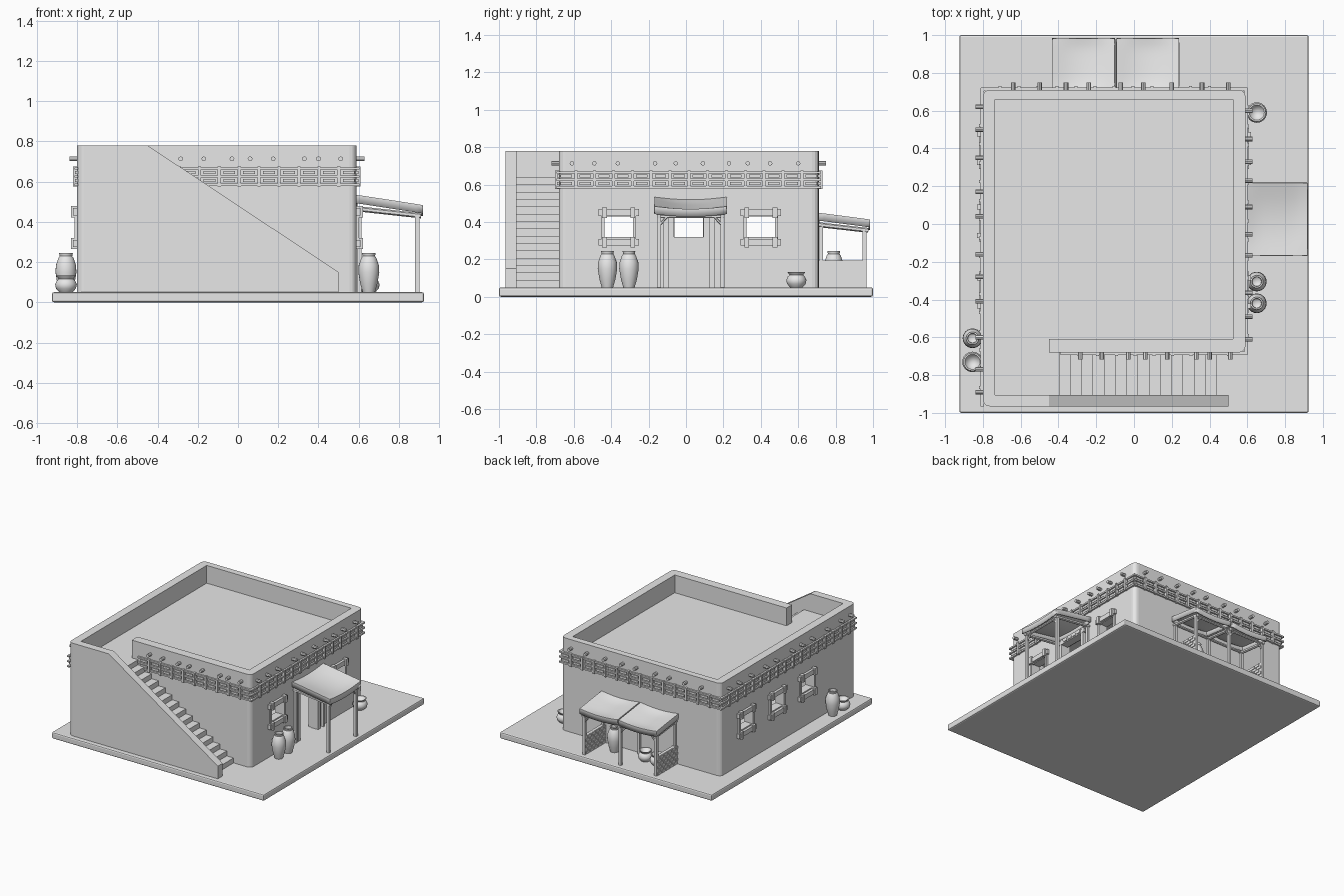
import bpy, bmesh, math
from mathutils import Vector, Matrix

old = bpy.data.objects.get("Cube")
if old:
    bpy.data.objects.remove(old)

clay = bpy.data.materials.new("plain_grey_clay")
clay.use_nodes = True
clay.diffuse_color = (0.8, 0.8, 0.8, 1)
clay.node_tree.nodes["Principled BSDF"].inputs["Base Color"].default_value = (0.8, 0.8, 0.8, 1)

GROUND, TOP, ROOF = 0.05, 0.78, 0.64
# House faces: each maps (along, outward, height) to world space
EAST = lambda u, d, z: Vector((0.59 + d, u, z))
WEST = lambda u, d, z: Vector((-0.8 - d, u, z))
NORTH = lambda u, d, z: Vector((u, 0.71 + d, z))
SOUTH = lambda u, d, z: Vector((u, -0.68 - d, z))
WORLD = lambda x, y, z: Vector((x, y, z))


def finish(name, bm, smooth=False):
    bmesh.ops.recalc_face_normals(bm, faces=bm.faces)
    mesh = bpy.data.meshes.new(name)
    bm.to_mesh(mesh)
    bm.free()
    mesh.materials.append(clay)
    obj = bpy.data.objects.new(name, mesh)
    bpy.context.collection.objects.link(obj)
    if smooth:
        bpy.ops.object.select_all(action='DESELECT')
        obj.select_set(True)
        bpy.context.view_layer.objects.active = obj
        bpy.ops.object.shade_smooth_by_angle(angle=math.radians(40))
    return obj


def add_box(bm, side, u, d, z):
    a, b = side(u[0], d[0], z[0]), side(u[1], d[1], z[1])
    size = Vector([abs(q - p) for p, q in zip(a, b)])
    m = Matrix.Translation((a + b) / 2) @ Matrix.Diagonal((*size, 1))
    bmesh.ops.create_cube(bm, size=1, matrix=m)


def add_rod(bm, a, b, r, sides=8):
    axis = b - a
    m = Matrix.Translation((a + b) / 2) @ axis.to_track_quat('Z', 'Y').to_matrix().to_4x4()
    bmesh.ops.create_cone(bm, cap_ends=True, segments=sides, radius1=r, radius2=r,
                          depth=axis.length, matrix=m)


def add_prism(bm, points, offset):
    face = bm.faces.new([bm.verts.new(p) for p in points])
    ext = bmesh.ops.extrude_face_region(bm, geom=[face], use_keep_orig=True)
    bmesh.ops.translate(bm, vec=offset, verts=[v for v in ext["geom"] if isinstance(v, bmesh.types.BMVert)])


def bevel(obj, width):
    mod = obj.modifiers.new("soft_edges", 'BEVEL')
    mod.width, mod.segments, mod.limit_method = width, 2, 'ANGLE'


# Ground slab
bm = bmesh.new()
add_box(bm, WORLD, (-0.925, 0.925), (-1, 1), (0, GROUND))
bevel(finish("ground_slab", bm), 0.01)

# House body with rounded outer corners
bm = bmesh.new()
plan = [(-0.8, -0.965), (-0.45, -0.965), (-0.45, -0.68), (0.59, -0.68), (0.59, 0.71), (-0.8, 0.71)]
add_prism(bm, [(x, y, GROUND - 0.005) for x, y in plan], (0, 0, TOP - GROUND + 0.005))
bmesh.ops.recalc_face_normals(bm, faces=bm.faces)
corners = [e for e in bm.edges if abs(e.verts[0].co.z - e.verts[1].co.z) > 0.1
           and abs(e.verts[0].co.x + 0.45) > 0.01]
bmesh.ops.bevel(bm, geom=corners, offset=0.035, segments=4, profile=0.5, affect='EDGES')
body = finish("house_walls", bm)

# Roof recess, landing, room, windows and doorway are cut out of the body
window_ys = (-0.36, 0.015, 0.4)
cuts = [
    ((-0.735, 0.525), (-0.61, 0.66), (ROOF, 1)),
    ((-0.735, -0.449), (-0.905, -0.5), (ROOF, 1)),
    ((-0.735, 0.525), (-0.61, 0.65), (GROUND, 0.58)),
    ((0.4, 0.7), (-0.095, 0.13), (GROUND, 0.45)),
]
for y in window_ys:
    cuts.append(((-0.9, -0.7), (y - 0.078, y + 0.078), (0.32, 0.428)))
    if y != window_ys[1]:
        cuts.append(((0.5, 0.7), (y - 0.078, y + 0.078), (0.32, 0.428)))
for c in cuts:
    bm = bmesh.new()
    add_box(bm, WORLD, *c)
    cutter = finish("cutter", bm)
    cutter.hide_render = True
    mod = body.modifiers.new("cut", 'BOOLEAN')
    mod.operation, mod.solver, mod.object = 'DIFFERENCE', 'EXACT', cutter
    bpy.context.view_layer.objects.active = body
    bpy.ops.object.modifier_apply(modifier=mod.name)
    bpy.data.objects.remove(cutter)

# Stair side wall and solid flight of steps
bm = bmesh.new()
slope = [(-0.45, GROUND), (-0.45, TOP), (0.5, 0.15), (0.5, GROUND)]
add_prism(bm, [(x, -0.965, z) for x, z in slope], (0, 0.06, 0))
finish("stair_side_wall", bm)
bm = bmesh.new()
COUNT, RUN = 15, 0.0595
RISE = (ROOF - GROUND) / COUNT
profile = [(-0.45, GROUND), (-0.45, ROOF)]
for i in range(COUNT):
    x, z = -0.395 + i * RUN, ROOF - i * RISE
    profile += [(x, z), (x, z - RISE)]
add_prism(bm, [(x, -0.905, z) for x, z in profile], (0, 0.225, 0))
finish("stair_steps", bm)

# Decorative band and roof beam ends round the house
bands = {
    "east": (EAST, -0.69, 0.72, (-0.61, -0.49, -0.365, -0.165, -0.055, 0.09, 0.23, 0.33, 0.45, 0.6)),
    "north": (NORTH, -0.81, 0.6, (-0.64, -0.5, -0.36, -0.24, -0.07, 0.05, 0.2, 0.36, 0.5)),
    "west": (WEST, -0.965, 0.72, (-0.89, -0.77, -0.6, -0.41, -0.28, -0.16, 0.04, 0.17, 0.35, 0.5, 0.62)),
    "south": (SOUTH, -0.39, 0.6, (-0.285, -0.17, -0.03, 0.06, 0.175, 0.33, 0.4, 0.51)),
}
for name, (side, start, end, pegs) in bands.items():
    bm = bmesh.new()
    for z in (0.585, 0.625, 0.665):
        add_box(bm, side, (start, end), (-0.005, 0.013), (z - 0.006, z + 0.006))
    cells = round((end - start) / 0.1)
    step = (end - start) / cells
    for i in range(cells + 1):
        u = start + i * step
        if 0 < i < cells:
            add_box(bm, side, (u - 0.008, u + 0.008), (-0.005, 0.02), (0.575, 0.675))
        if i < cells:
            for z in (0.605, 0.645):
                add_box(bm, side, (u + 0.02, u + step - 0.02), (-0.005, 0.009), (z - 0.008, z + 0.008))
    finish(name + "_band", bm)
    bm = bmesh.new()
    for u in pegs:
        add_rod(bm, side(u, -0.02, 0.713), side(u, 0.038, 0.713), 0.012)
    finish(name + "_beam_ends", bm)

# Window frames: lintel, sill, jambs and clips
for name, side in (("east", EAST), ("west", WEST)):
    bm = bmesh.new()
    for c in window_ys:
        if side is EAST and c == window_ys[1]:
            continue
        for z in (0.45, 0.292):
            add_box(bm, side, (c - 0.108, c + 0.108), (-0.03, 0.02), (z - 0.018, z + 0.018))
            for s in (-0.075, 0.075):
                add_box(bm, side, (c + s - 0.013, c + s + 0.013), (-0.005, 0.03), (z - 0.028, z + 0.028))
        for s in (-0.085, 0.085):
            add_box(bm, side, (c + s - 0.008, c + s + 0.008), (-0.03, 0.012), (0.3, 0.44))
    finish(name + "_window_frames", bm)

# Door frame
bm = bmesh.new()
for u in (-0.105, 0.14):
    add_box(bm, EAST, (u - 0.014, u + 0.014), (-0.04, 0.02), (GROUND, 0.46))
add_box(bm, EAST, (-0.13, 0.165), (-0.04, 0.022), (0.43, 0.465))
for i in range(4):
    u = -0.06 + i * 0.05
    add_box(bm, EAST, (u, u + 0.035), (0, 0.028), (0.438, 0.456))
finish("door_frame", bm)


# Sagging cloth canopy with a turned-down rim
def canopy(name, side, u0, u1, depth, z_wall, z_out, n=10):
    bm = bmesh.new()
    rows = []
    for j in range(n + 1):
        row = []
        for i in range(n + 1):
            s, t = 2 * i / n - 1, 2 * j / n - 1
            z = z_wall + (z_out - z_wall) * j / n - 0.028 * (1 - s * s) * (1 - 0.5 * t ** 4)
            row.append(bm.verts.new(side(u0 + (u1 - u0) * i / n, depth * j / n, z)))
        rows.append(row)
    for j in range(n):
        for i in range(n):
            bm.faces.new((rows[j][i], rows[j][i + 1], rows[j + 1][i + 1], rows[j + 1][i]))
    rim = [e for e in bm.edges if e.is_boundary]
    ext = bmesh.ops.extrude_edge_only(bm, edges=rim)
    bmesh.ops.translate(bm, vec=(0, 0, -0.038), verts=[v for v in ext["geom"] if isinstance(v, bmesh.types.BMVert)])
    obj = finish(name, bm, True)
    mod = obj.modifiers.new("thickness", 'SOLIDIFY')
    mod.thickness, mod.offset = 0.01, 0


# Timber frame: posts, side rails, cross rails and corner braces
def frame(name, side, posts, reach, z_wall, z_out):
    bm = bmesh.new()
    for u in posts:
        add_box(bm, side, (u - 0.011, u + 0.011), (reach - 0.011, reach + 0.011), (GROUND, z_out))
        add_box(bm, side, (u - 0.009, u + 0.009), (0.005, 0.023), (GROUND, z_wall))
        add_rod(bm, side(u, 0, z_wall), side(u, reach + 0.02, z_out), 0.013, 6)
    for d, z in ((0.014, z_wall), (reach, z_out)):
        add_rod(bm, side(posts[0], d, z), side(posts[-1], d, z), 0.01, 6)
    for a, b in zip(posts, posts[1:]):
        for u, s in ((a, 0.045), (b, -0.045)):
            add_rod(bm, side(u, reach, z_out - 0.05), side(u + s, reach, z_out), 0.007, 6)
    finish(name, bm)


canopy("door_canopy", EAST, -0.165, 0.215, 0.325, 0.53, 0.48)
frame("door_canopy_frame", EAST, (-0.145, 0.195), 0.3, 0.465, 0.43)
canopy("stall_canopy_right", NORTH, -0.43, -0.105, 0.27, 0.445, 0.41)
canopy("stall_canopy_left", NORTH, -0.09, 0.235, 0.27, 0.445, 0.41)
frame("stall_frame", NORTH, (-0.41, -0.098, 0.215), 0.245, 0.385, 0.355)

# Low brick walls at the stall ends
for name, x in (("right", -0.41), ("left", 0.215)):
    bm = bmesh.new()
    add_box(bm, WORLD, (x - 0.011, x + 0.011), (0.7, 0.955), (GROUND, 0.195))
    for r in range(6):
        z = GROUND + 0.003 + r * 0.024
        for i in range(5):
            y = 0.712 + i * 0.05 - (r % 2) * 0.022
            add_box(bm, WORLD, (x - 0.016, x + 0.016), (max(y, 0.705), min(y + 0.045, 0.955)), (z, z + 0.02))
    finish("brick_wall_" + name, bm)


# Turned clay pots
TALL = [(0, 0), (0.03, 0), (0.043, 0.045), (0.052, 0.1), (0.05, 0.135), (0.038, 0.17),
        (0.031, 0.18), (0.034, 0.195), (0.026, 0.195), (0.024, 0.175), (0, 0.16)]
SQUAT = [(0, 0), (0.032, 0), (0.05, 0.02), (0.054, 0.04), (0.046, 0.058), (0.036, 0.067),
         (0.048, 0.083), (0.04, 0.083), (0.03, 0.067), (0, 0.05)]


def pot(name, shape, x, y):
    bm = bmesh.new()
    pts = [bm.verts.new((r, 0, z)) for r, z in shape]
    edges = [bm.edges.new(p) for p in zip(pts, pts[1:])]
    bmesh.ops.spin(bm, geom=pts + edges, axis=(0, 0, 1), cent=(0, 0, 0), angle=math.tau, steps=24)
    bmesh.ops.remove_doubles(bm, verts=bm.verts, dist=0.0005)
    bmesh.ops.translate(bm, vec=(x, y, GROUND - 0.001), verts=bm.verts)
    finish(name, bm, True)


for i, (x, y) in enumerate([(0.65, -0.305), (0.65, -0.42), (-0.855, -0.605), (0.07, 0.79)]):
    pot(f"tall_pot_{i + 1}", TALL, x, y)
for i, (x, y) in enumerate([(0.65, 0.59), (-0.855, -0.73), (-0.2, 0.79), (-0.31, 0.8)]):
    pot(f"squat_pot_{i + 1}", SQUAT, x, y)
